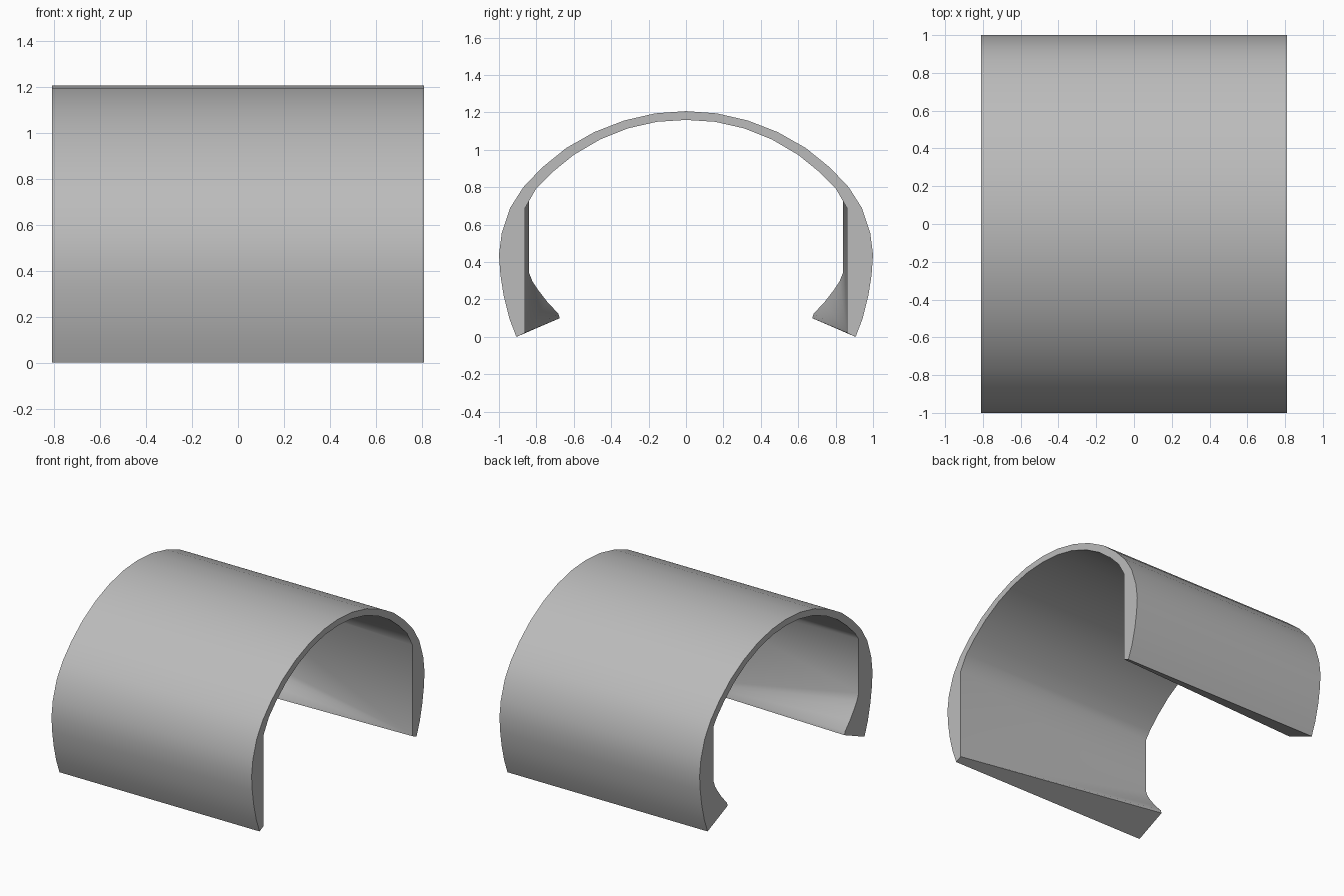
import bpy
import bmesh
from math import radians

cube = bpy.data.objects.get("Cube")
if cube:
    bpy.data.objects.remove(cube, do_unlink=True)

HALF_LENGTH = 0.81

# Half sections (y, z), listed from the foot to just before the crown
outer = [(0.907, 0.0), (0.945, 0.10), (0.975, 0.22), (0.992, 0.33), (1.0, 0.44),
         (0.985, 0.555), (0.94, 0.69), (0.87, 0.80), (0.77, 0.905), (0.64, 1.01),
         (0.49, 1.095), (0.33, 1.157), (0.165, 1.195)]
arch = [(0.80, 0.795), (0.715, 0.88), (0.60, 0.973), (0.46, 1.055),
        (0.31, 1.115), (0.155, 1.15)]
lip = [(0.675, 0.10), (0.683, 0.125), (0.74, 0.185), (0.79, 0.25), (0.82, 0.295)]

# The foot lip fades to a single point at the left end
inner_right = lip + [(0.84, 0.345), (0.84, 0.74)] + arch
inner_left = [(0.86, 0.022)] * (len(lip) + 1) + [(0.86, 0.69)] + arch


def full(half, crown):
    """Mirror a half section across y and join it at the crown."""
    return half + [(0, crown)] + [(-y, z) for y, z in reversed(half)]


def section(inner):
    return full(outer, 1.207) + full(inner, 1.16)[::-1]


bm = bmesh.new()
rings = [[bm.verts.new((x, y, z)) for y, z in section(inner)]
         for x, inner in ((-HALF_LENGTH, inner_right), (HALF_LENGTH, inner_left))]

# Walls between both ends, then the end caps
a, b = rings
for i in range(len(a)):
    j = (i + 1) % len(a)
    bm.faces.new((a[i], a[j], b[j], b[i]))
bmesh.ops.remove_doubles(bm, verts=bm.verts, dist=0.0005)
caps = [e for e in bm.edges if e.is_boundary]
bmesh.ops.holes_fill(bm, edges=caps, sides=0)
bmesh.ops.recalc_face_normals(bm, faces=bm.faces)

mesh = bpy.data.meshes.new("clip_shell")
bm.to_mesh(mesh)
bm.free()
shell = bpy.data.objects.new("clip_shell", mesh)
bpy.context.collection.objects.link(shell)

# Plain grey material
grey = bpy.data.materials.new("plain_grey")
grey.use_nodes = True
colour = (0.5, 0.5, 0.5, 1)
grey.diffuse_color = colour
grey.node_tree.nodes["Principled BSDF"].inputs["Base Color"].default_value = colour
mesh.materials.append(grey)

# Smooth curves with crisp rims
bpy.ops.object.select_all(action="DESELECT")
shell.select_set(True)
bpy.context.view_layer.objects.active = shell
bpy.ops.object.shade_smooth_by_angle(angle=radians(35))
